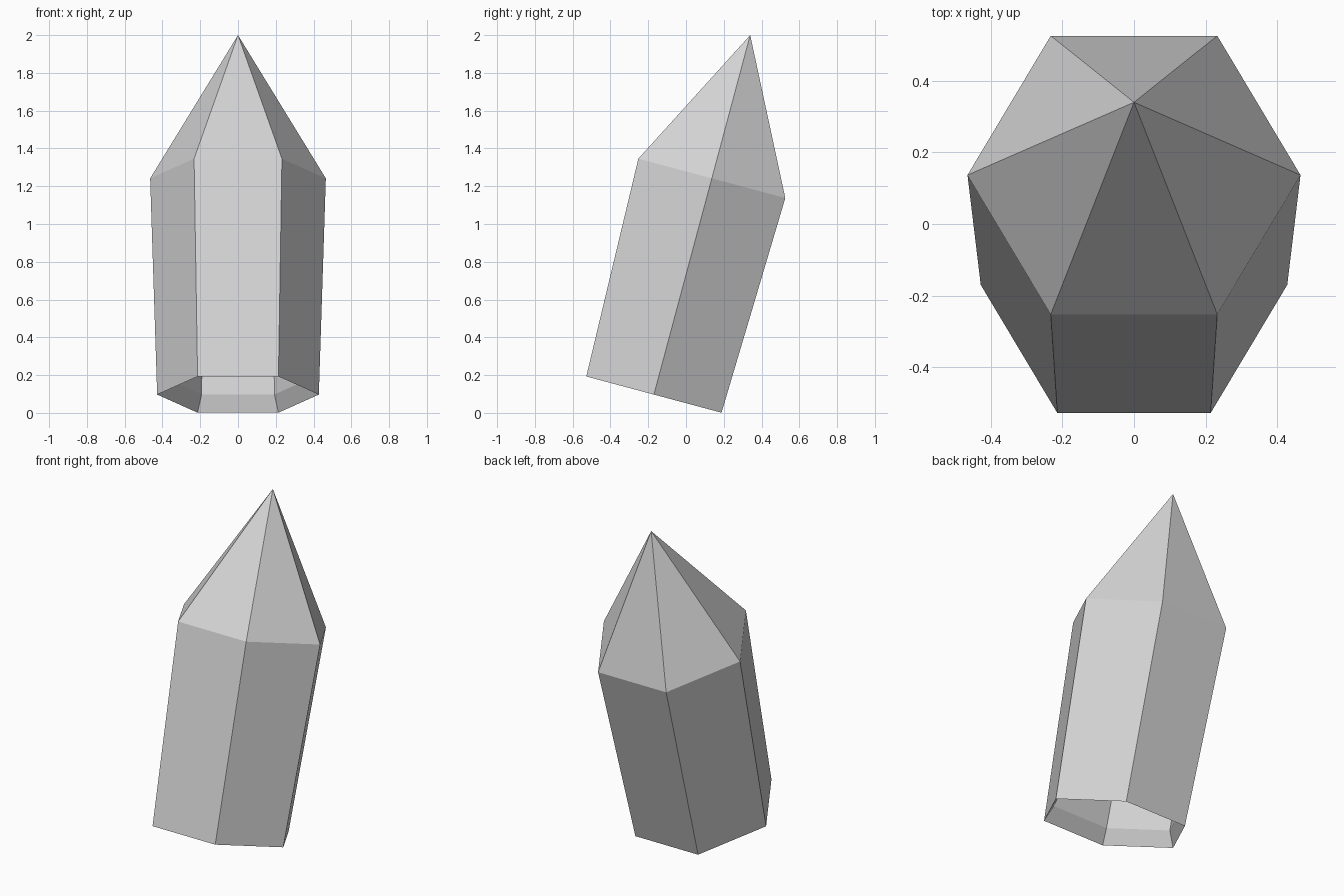
import bpy
import bmesh
from math import cos, sin, pi, radians
from mathutils import Matrix

SIDES = 6
TILT = radians(-15)

cube = bpy.data.objects.get("Cube")
if cube:
    bpy.data.objects.remove(cube, do_unlink=True)

# Plain grey stone
grey = bpy.data.materials.new("crystal_grey")
grey.use_nodes = True
colour = (0.66, 0.66, 0.66, 1)
grey.diffuse_color = colour
grey.node_tree.nodes["Principled BSDF"].inputs["Base Color"].default_value = colour

bm = bmesh.new()


def ring(radius, height):
    """Six-sided ring of vertices around the crystal's axis."""
    angles = [2 * pi * i / SIDES for i in range(SIDES)]
    return [bm.verts.new((radius * cos(a), radius * sin(a), height)) for a in angles]


def bridge(lower, upper):
    for i in range(SIDES):
        j = (i + 1) % SIDES
        bm.faces.new((lower[i], lower[j], upper[j], upper[i]))


def point(base, height):
    tip = bm.verts.new((0, 0, height))
    for i in range(SIDES):
        bm.faces.new((base[i], base[(i + 1) % SIDES], tip))


# Outer shell: flared shaft and pointed tip
foot = ring(0.428, 0)
shoulder = ring(0.465, 1.185)
bridge(foot, shoulder)
point(shoulder, 1.97)

# Hollow inside: bevelled rim, inner walls and inner tip
rim = ring(0.385, 0.09)
inner_shoulder = ring(0.37, 1.16)
bridge(foot, rim)
bridge(rim, inner_shoulder)
point(inner_shoulder, 1.87)

# Lean the crystal backwards and stand it on its rear bottom edge
bmesh.ops.recalc_face_normals(bm, faces=bm.faces)
bm.transform(Matrix.Translation((0, -0.17, 0.097)) @ Matrix.Rotation(TILT, 4, 'X'))

mesh = bpy.data.meshes.new("crystal")
bm.to_mesh(mesh)
bm.free()
mesh.materials.append(grey)
crystal = bpy.data.objects.new("crystal", mesh)
bpy.context.collection.objects.link(crystal)
